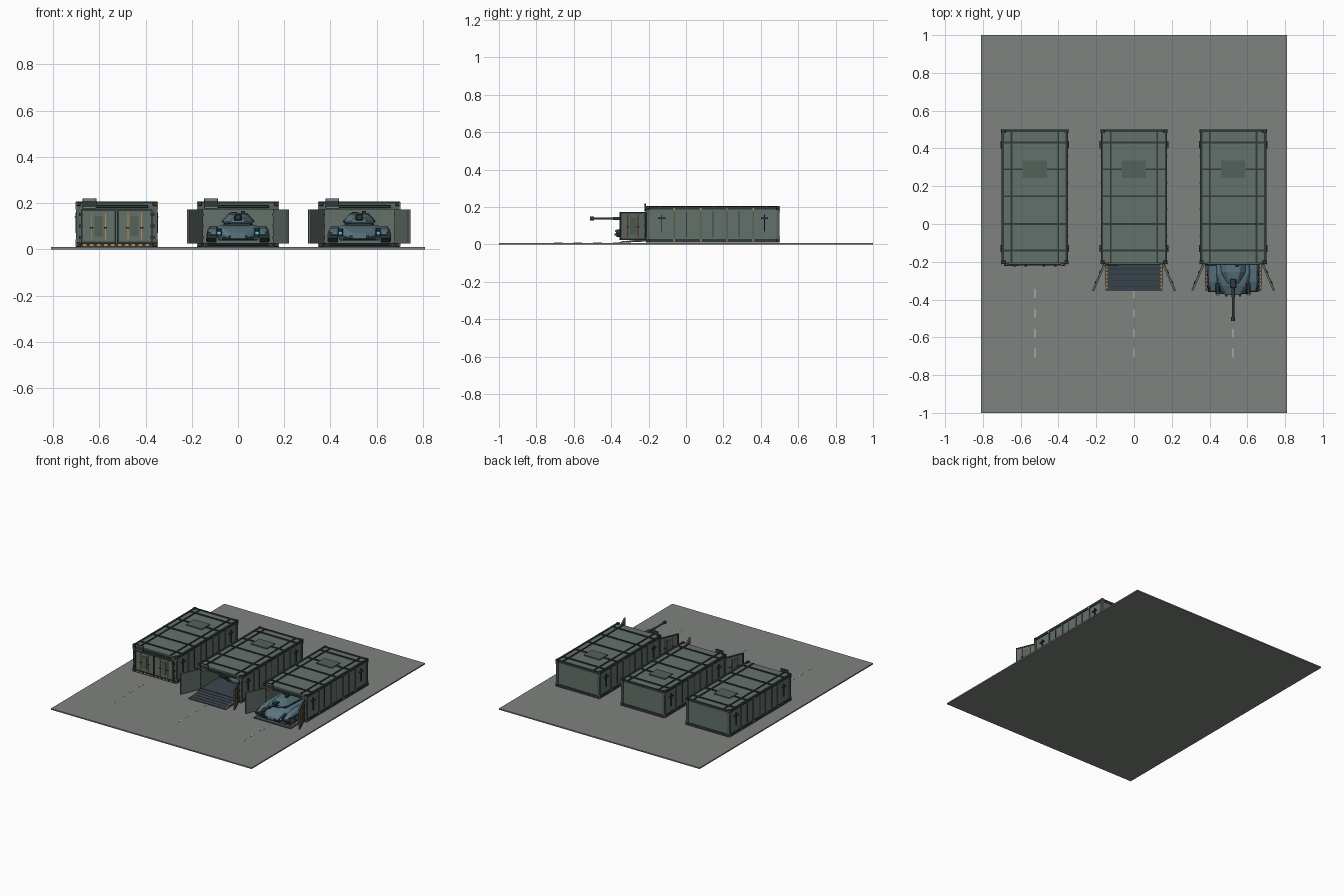
import bpy, bmesh, math
from mathutils import Matrix, Vector

if "Cube" in bpy.data.objects:
    bpy.data.objects.remove(bpy.data.objects["Cube"])


def material(name, rgb):
    m = bpy.data.materials.new(name)
    m.diffuse_color = (*rgb, 1)
    m.use_nodes = True
    m.node_tree.nodes["Principled BSDF"].inputs["Base Color"].default_value = m.diffuse_color
    return m


CONCRETE = material("concrete", (0.21, 0.225, 0.21))
PAINT = material("green_paint", (0.13, 0.165, 0.145))
PANEL = material("panel_paint", (0.09, 0.12, 0.105))
DARK = material("dark_steel", (0.03, 0.042, 0.045))
DECK = material("deck_steel", (0.045, 0.06, 0.08))
ORANGE = material("orange", (0.6, 0.25, 0.05))
PALE = material("pale_marking", (0.55, 0.58, 0.52))
HULL = material("hull_blue", (0.10, 0.18, 0.22))
CYAN = material("cyan_lamp", (0.05, 0.7, 0.9))


def finish(name, bm, mat, matrix, bevel=0.0):
    bmesh.ops.recalc_face_normals(bm, faces=bm.faces)
    me = bpy.data.meshes.new(name)
    bm.to_mesh(me)
    bm.free()
    ob = bpy.data.objects.new(name, me)
    bpy.context.collection.objects.link(ob)
    me.materials.append(mat)
    ob.matrix_world = matrix
    if bevel:
        mod = ob.modifiers.new("bevel", "BEVEL")
        mod.width, mod.segments = bevel, 1
    return ob


def boxes(name, mat, matrix, items, bevel=0.0):
    """One object from boxes given as (x0, x1, y0, y1, z0, z1)."""
    bm = bmesh.new()
    for x0, x1, y0, y1, z0, z1 in items:
        m = Matrix.Translation(((x0 + x1) / 2, (y0 + y1) / 2, (z0 + z1) / 2))
        bmesh.ops.create_cube(bm, size=1, matrix=m @ Matrix.Diagonal((x1 - x0, y1 - y0, z1 - z0, 1)))
    return finish(name, bm, mat, matrix, bevel)


def mirrored(items):
    return [b for a in items for b in (a, (-a[1], -a[0], *a[2:]))]


def loft(name, mat, matrix, sections, xs=(0,), bevel=0.0):
    """Six-sided body; section = (y, half width, half top width, z low, z mid, z top)."""
    bm = bmesh.new()
    for cx in xs:
        rings = []
        for y, w, t, z0, zm, z1 in sections:
            pts = [(-w * .85, z0), (w * .85, z0), (w, zm), (t, z1), (-t, z1), (-w, zm)]
            rings.append([bm.verts.new((cx + x, y, z)) for x, z in pts])
        for a, b in zip(rings, rings[1:]):
            for i in range(6):
                bm.faces.new((a[i], a[(i + 1) % 6], b[(i + 1) % 6], b[i]))
        bm.faces.new(rings[0])
        bm.faces.new(rings[-1])
    return finish(name, bm, mat, matrix, bevel)


def cylinders(name, mat, matrix, items, axis, seg=12):
    """Items are (x, y, z, radius, length), along axis X or Y."""
    bm = bmesh.new()
    rot = Matrix.Rotation(math.pi / 2, 4, "Y" if axis == "X" else "X")
    for x, y, z, r, d in items:
        bmesh.ops.create_cone(bm, cap_ends=True, segments=seg, radius1=r, radius2=r, depth=d,
                              matrix=Matrix.Translation((x, y, z)) @ rot)
    return finish(name, bm, mat, matrix)


def extrude_x(name, mat, matrix, profile, spans):
    bm = bmesh.new()
    for x0, x1 in spans:
        a = [bm.verts.new((x0, y, z)) for y, z in profile]
        b = [bm.verts.new((x1, y, z)) for y, z in profile]
        bm.faces.new(a)
        bm.faces.new(b)
        for i in range(len(a)):
            j = (i + 1) % len(a)
            bm.faces.new((a[i], a[j], b[j], b[i]))
    return finish(name, bm, mat, matrix)


def door(prefix, side, matrix, opened):
    # Leaf is modelled from its hinge, closed along the front face
    hinge = Vector((side * 0.155, -0.213, 0))
    turn = Matrix.Rotation(math.radians(113) * side, 4, "Z") if opened else Matrix()
    m = matrix @ Matrix.Translation(hinge) @ turn @ Matrix.Diagonal((-side, 1, 1, 1))
    boxes(prefix + "_leaf", PAINT, m, [(0, 0.153, -0.004, 0.004, 0.025, 0.173)])
    frame = [(0, 0.153, -0.007, -0.004, z, z + 0.008) for z in (0.025, 0.165)]
    frame += [(x, x + 0.007, -0.007, -0.004, 0.033, 0.165) for x in (0, 0.146)]
    boxes(prefix + "_frame", DARK, m, frame)
    boxes(prefix + "_panel", PANEL, m, [(0.06, 0.096, -0.006, -0.004, 0.055, 0.145)])
    boxes(prefix + "_lock_rods", ORANGE, m,
          [(x, x + 0.004, -0.009, -0.004, 0.04, 0.158) for x in (0.045, 0.105)])
    boxes(prefix + "_handles", DARK, m,
          [(x - 0.005, x + 0.009, -0.011, -0.004, 0.09, 0.097) for x in (0.045, 0.105)])
    boxes(prefix + "_hinges", DARK, m, [(-0.008, 0.01, -0.009, 0.003, z, z + 0.012) for z in (0.045, 0.095, 0.145)])


def container(prefix, cx, opened):
    m = Matrix.Translation((cx, 0, 0))
    P = prefix + "_"
    ys = [-0.207 + 0.1404 * i for i in range(6)]
    # Hollow shell
    boxes(P + "side_walls", PAINT, m, mirrored([(0.155, 0.17, -0.205, 0.495, 0.02, 0.195)]))
    boxes(P + "back_wall", PAINT, m, [(-0.155, 0.155, 0.482, 0.495, 0.02, 0.195)])
    boxes(P + "roof", PAINT, m, [(-0.172, 0.172, -0.207, 0.497, 0.188, 0.2)])
    boxes(P + "floor", DECK, m, [(-0.155, 0.155, -0.205, 0.483, 0.012, 0.028)])
    boxes(P + "header", PANEL, m, [(-0.155, 0.155, -0.211, -0.195, 0.172, 0.19)])
    boxes(P + "header_plate", DARK, m, [(-0.135, 0.135, -0.218, -0.211, 0.178, 0.192)], 0.002)
    # Frame rails and posts
    rails = mirrored([(0.163, 0.176, -0.209, 0.499, 0.01, 0.028), (0.163, 0.176, -0.209, 0.499, 0.186, 0.204)])
    rails += [(-0.163, 0.163, 0.487, 0.499, z, z + 0.018) for z in (0.01, 0.186)]
    rails += [(-0.163, 0.163, -0.211, -0.203, 0.01, 0.025)]
    boxes(P + "rails", DARK, m, rails)
    posts = mirrored([(0.157, 0.176, y, y + 0.016, 0.02, 0.195) for y in (-0.211, 0.484)])
    boxes(P + "corner_posts", PANEL, m, posts)
    boxes(P + "side_ribs", PANEL, m, mirrored([(0.168, 0.175, y, y + 0.01, 0.028, 0.186) for y in ys[1:5]]))
    boxes(P + "side_fins", DARK, m, mirrored([(0.168, 0.173, y + 0.067, y + 0.073, 0.04, 0.175) for y in ys[1:4]]))
    boxes(P + "orange_tabs", ORANGE, m, mirrored(
        [(0.172, 0.1775, y + 0.001, y + 0.009, z, z + 0.014) for y in ys[1:5] for z in (0.016, 0.182)]))
    boxes(P + "corner_castings", DARK, m, mirrored(
        [(0.156, 0.178, y, y + 0.02, z, z + 0.02) for y in (-0.213, 0.481) for z in (0.01, 0.187)]), 0.002)
    boxes(P + "corner_marks", ORANGE, m, mirrored(
        [(0.174, 0.1785, y, y + 0.004, z, z + 0.03) for y in (-0.214, 0.498) for z in (0.012, 0.172)]))
    # Side latch bars
    latch = [(0.17, 0.179, y, y + 0.005, 0.07, 0.16) for y in (-0.132, 0.417)]
    latch += [(0.17, 0.182, y - 0.017, y + 0.022, 0.137, 0.143) for y in (-0.132, 0.417)]
    boxes(P + "side_latches", DARK, m, mirrored(latch))
    # Roof straps and hatch
    straps = [(-0.174, 0.174, y - 0.005, y + 0.005, 0.2, 0.206) for y in (-0.14, 0.0, 0.147, 0.29, 0.432)]
    straps += mirrored([(0.119, 0.128, -0.207, 0.497, 0.2, 0.205)])
    boxes(P + "roof_straps", DARK, m, straps)
    boxes(P + "roof_hatch", PANEL, m, [(-0.064, 0.064, 0.243, 0.337, 0.199, 0.207)])
    # Blank sign plate at the front top
    boxes(P + "sign_plate", DARK, m, [(-0.147, -0.087, -0.222, -0.215, 0.176, 0.219)])
    edge = [(-0.143, -0.091, -0.2235, -0.222, z, z + 0.003) for z in (0.18, 0.212)]
    boxes(P + "sign_edges", PALE, m, edge)
    # Sill hazard blocks
    boxes(P + "sill_blocks", ORANGE, m,
          [(-0.145 + i * 0.03, -0.13 + i * 0.03, -0.2135, -0.21, 0.014, 0.022) for i in range(10)])
    for side, label in ((-1, "left"), (1, "right")):
        door(P + label + "_door", side, m, opened)
    if opened:
        # Loading ramp with dashed edges
        extrude_x(P + "ramp", DECK, m, [(-0.21, 0.028), (-0.355, 0.014), (-0.355, 0.009), (-0.21, 0.016)],
                  [(-0.15, 0.15)])
        slope = m @ Matrix.Translation((0, -0.21, 0.028)) @ Matrix.Rotation(math.atan2(0.014, 0.145), 4, "X")
        boxes(P + "ramp_dashes", ORANGE, slope, mirrored(
            [(0.141, 0.147, -0.018 - i * 0.019, -0.007 - i * 0.019, -0.001, 0.002) for i in range(7)]))
        boxes(P + "ramp_treads", DARK, slope, [(-0.13, 0.13, -y / 1000, 0.004 - y / 1000, -0.001, 0.0015)
                                               for y in (30, 60, 90, 120)])


def tank(prefix, cx, front):
    m = Matrix.Translation((cx, front, 0))
    P = prefix + "_"
    # Tracks and road wheels
    belt = [(0.04, 0.03), (0.015, 0.048), (0.015, 0.06), (0.035, 0.075),
            (0.385, 0.075), (0.405, 0.06), (0.405, 0.048), (0.38, 0.03)]
    extrude_x(P + "tracks", DARK, m, belt, [(-0.134, -0.092), (0.092, 0.134)])
    cylinders(P + "road_wheels", PANEL, m, [(s * 0.134, 0.055 + i * 0.062, 0.051, 0.018, 0.008)
                                            for s in (-1, 1) for i in range(6)], "X")
    # Faceted hull, fenders and front pods
    loft(P + "hull", HULL, m, [(0, 0.045, 0.03, 0.045, 0.055, 0.068), (0.05, 0.085, 0.06, 0.038, 0.07, 0.09),
                               (0.11, 0.1, 0.08, 0.038, 0.08, 0.105), (0.36, 0.1, 0.08, 0.038, 0.08, 0.105),
                               (0.41, 0.09, 0.07, 0.05, 0.075, 0.09)], bevel=0.002)
    loft(P + "fenders", HULL, m, [(0.02, 0.017, 0.01, 0.06, 0.066, 0.072), (0.07, 0.026, 0.017, 0.066, 0.078, 0.092),
                                  (0.15, 0.028, 0.016, 0.066, 0.08, 0.1), (0.39, 0.028, 0.016, 0.066, 0.08, 0.098)],
         (-0.106, 0.106), 0.002)
    loft(P + "front_pods", DARK, m, [(0.0, 0.01, 0.007, 0.055, 0.065, 0.078), (0.06, 0.014, 0.01, 0.055, 0.07, 0.09)],
         (-0.082, 0.082), 0.001)
    boxes(P + "headlamps", CYAN, m, mirrored([(0.074, 0.09, -0.004, 0.004, 0.066, 0.078)]))
    boxes(P + "front_bumper", DARK, m, [(-0.07, 0.07, 0.004, 0.03, 0.04, 0.05)], 0.002)
    boxes(P + "tow_hooks", DARK, m, mirrored([(0.03, 0.042, -0.008, 0.01, 0.047, 0.06)]))
    boxes(P + "deck_grilles", DARK, m, [(-0.06, 0.06, y / 1000, y / 1000 + 0.006, 0.104, 0.108)
                                        for y in range(325, 360, 11)])
    # Turret and gun
    loft(P + "turret_ring", DARK, m, [(0.1, 0.055, 0.05, 0.1, 0.105, 0.113), (0.3, 0.065, 0.06, 0.1, 0.105, 0.113)])
    loft(P + "turret", HULL, m, [(0.06, 0.03, 0.02, 0.113, 0.125, 0.138), (0.12, 0.066, 0.036, 0.11, 0.122, 0.153),
                                 (0.25, 0.072, 0.04, 0.11, 0.122, 0.157), (0.31, 0.05, 0.03, 0.113, 0.125, 0.15)],
         bevel=0.002)
    boxes(P + "gun_mantlet", DARK, m, [(-0.017, 0.017, 0.035, 0.085, 0.124, 0.15)], 0.004)
    cylinders(P + "gun_barrel", DARK, m, [(0, -0.04, 0.139, 0.006, 0.18), (0, 0.015, 0.139, 0.009, 0.06),
                                          (0, -0.128, 0.139, 0.011, 0.02)], "Y")
    boxes(P + "turret_sight", DARK, m, [(0.012, 0.03, 0.15, 0.18, 0.152, 0.166)], 0.002)
    boxes(P + "turret_hatch", DARK, m, [(-0.032, -0.004, 0.18, 0.22, 0.152, 0.161)], 0.002)


# Ground slab and lane dashes
I = Matrix()
boxes("ground_slab", CONCRETE, I, [(-0.81, 0.81, -1, 1, 0, 0.009)])
boxes("lane_dashes", PALE, I, [(c - 0.003, c + 0.003, y - 0.046, y, 0.008, 0.0105)
                               for c in (-0.525, 0, 0.525) for y in (-0.345, -0.45, -0.555, -0.66)])

# Three containers, two open with a vehicle
for label, x, is_open in (("left_container", -0.525, False), ("middle_container", 0, True),
                          ("right_container", 0.525, True)):
    container(label, x, is_open)
tank("middle_tank", 0, -0.04)
tank("right_tank", 0.525, -0.375)
